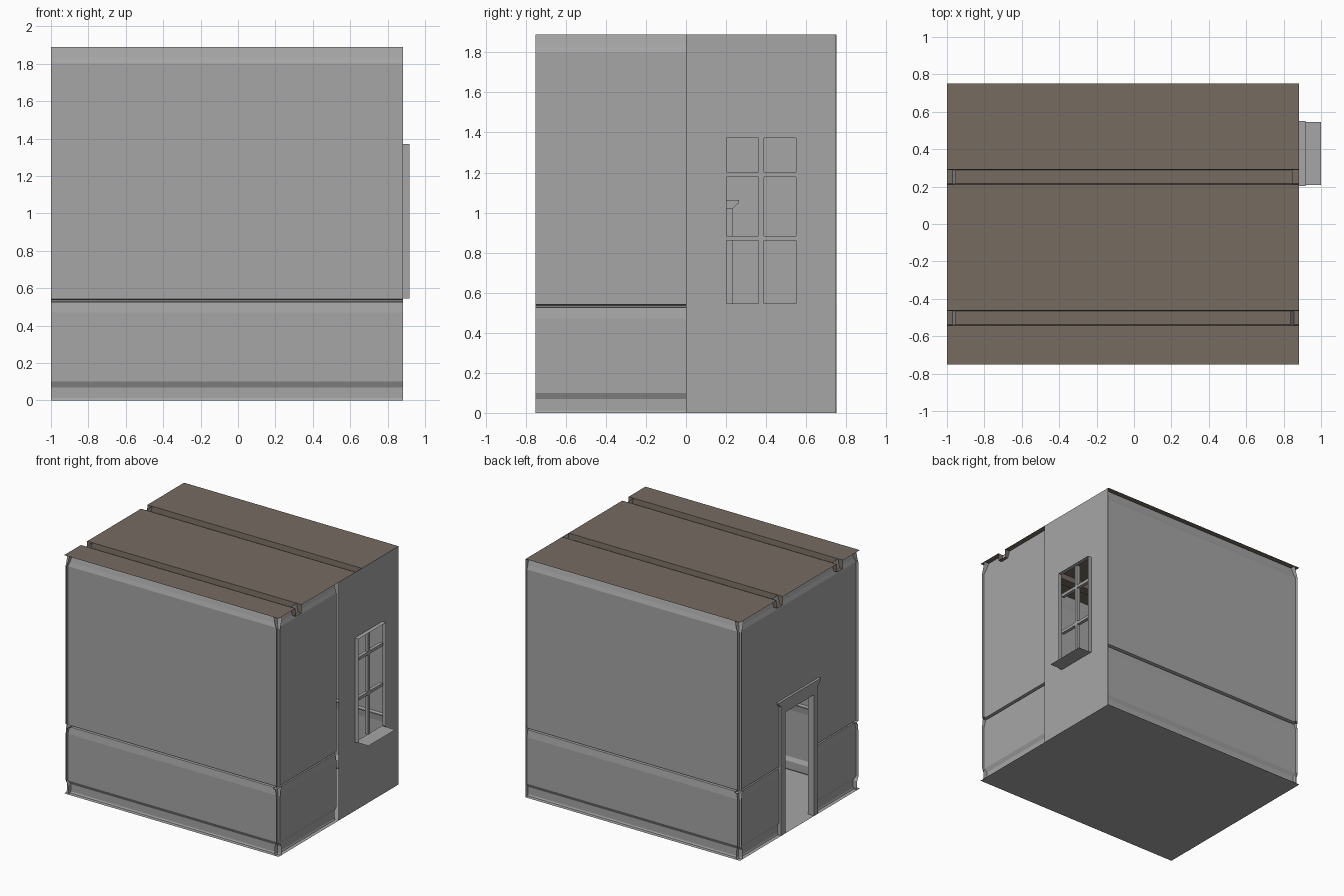
import bpy, bmesh

if "Cube" in bpy.data.objects:
    bpy.data.objects.remove(bpy.data.objects["Cube"])

X0, X1, Y0, Y1, H = -1.0, 0.883, -0.752, 0.752, 1.89


def material(name, rgb):
    m = bpy.data.materials.new(name)
    m.diffuse_color = (*rgb, 1)
    m.use_nodes = True
    m.node_tree.nodes["Principled BSDF"].inputs["Base Color"].default_value = m.diffuse_color
    return m


GREY = material("plaster grey", (0.38, 0.38, 0.38))
BROWN = material("ceiling brown", (0.18, 0.147, 0.12))


def mesh_object(name, verts, faces, mat):
    me = bpy.data.meshes.new(name)
    me.from_pydata(verts, [], faces)
    me.materials.append(mat)
    ob = bpy.data.objects.new(name, me)
    bpy.context.collection.objects.link(ob)
    return ob


def strip(name, profile, place, a, b, mat):
    """Sweep an open profile from a to b; place(p, t) gives the 3D point."""
    n = len(profile)
    verts = [place(p, t) for t in (a, b) for p in profile]
    faces = [(i, i + 1, n + i + 1, n + i) for i in range(n - 1)]
    return mesh_object(name, verts, faces, mat)


def box(name, lo, hi, mat=GREY):
    bm = bmesh.new()
    bmesh.ops.create_cube(bm, size=1)
    for v in bm.verts:
        v.co = [lo[k] if v.co[k] < 0 else hi[k] for k in range(3)]
    me = bpy.data.meshes.new(name)
    bm.to_mesh(me)
    bm.free()
    me.materials.append(mat)
    bpy.context.collection.objects.link(bpy.data.objects.new(name, me))


# Wall section: (inset into the room, height) with skirting, chair rail, cornice
WALL = [(0.03, 0), (0.035, 0.012), (0.035, 0.07), (0.02, 0.10), (0.02, 0.47),
        (0.028, 0.525), (0.045, 0.528), (0.045, 0.537), (0.02, 0.542),
        (0.02, 1.80), (0.03, 1.83), (0.045, H)]
DOOR_H = 1.0
OVER_DOOR = [(0.02, DOOR_H)] + WALL[9:]

front = lambda p, t: (t, Y0 + p[0], p[1])
back = lambda p, t: (t, Y1 - p[0], p[1])
left = lambda p, t: (X0 + p[0], t, p[1])
right = lambda p, t: (X1 - p[0], t, p[1])

strip("front_wall", WALL, front, X0, X1, GREY)
strip("back_wall", WALL, back, X0, X1, GREY)
strip("right_wall", WALL, right, Y0, 0.0, GREY)
strip("left_wall_front_part", WALL, left, Y0, -0.2, GREY)
strip("left_wall_back_part", WALL, left, 0.2, Y1, GREY)
strip("left_wall_over_door", OVER_DOOR, left, -0.2, 0.2, GREY)

# Floor
mesh_object("floor", [(X0, Y0, 0), (X1, Y0, 0), (X1, Y1, 0), (X0, Y1, 0)],
            [(0, 1, 2, 3)], GREY)

# Ceiling sheet with two hollow beams, deeper at their ends
ROWS = [("ceiling_beams", X0 + 0.035, X1 - 0.035, 0.042),
        ("left_beam_ends", X0, X0 + 0.035, 0.065),
        ("right_beam_ends", X1 - 0.035, X1, 0.065)]
for name, a, b, depth in ROWS:
    prof = [(Y0, H)]
    for c in (-0.502, 0.252):
        prof += [(c - 0.04, H), (c - 0.036, H - depth),
                 (c + 0.036, H - depth), (c + 0.04, H)]
    prof.append((Y1, H))
    strip(name, prof, lambda p, t: (t, p[0], p[1]), a, b, BROWN)

# Flat window panel with a rectangular opening
WY0, WY1, WZ0, WZ1 = 0.203, 0.55, 0.545, 1.372
ys, zs = [0, WY0, WY1, 0.748], [0, WZ0, WZ1, H]
verts = [(X1, y, z) for z in zs for y in ys]
faces = [(4 * r + c, 4 * r + c + 1, 4 * r + c + 5, 4 * r + c + 4)
         for r in range(3) for c in range(3) if (r, c) != (1, 1)]
mesh_object("window_panel", verts, faces, GREY)

# Window reveal, sill and glazing bars
reveal = [(WY0, WZ0), (WY0, WZ1), (WY1, WZ1), (WY1, WZ0)]
strip("window_reveal", reveal, lambda p, t: (t, p[0], p[1]), X1, 0.916, GREY)
strip("window_sill", [(WY0 + 0.005, WZ0), (WY1 - 0.005, WZ0)],
      lambda p, t: (t, p[0], p[1]), X1, 1.0, GREY)
box("upright_bar", (0.86, 0.362, WZ0), (0.887, 0.39, WZ1))
for i, z in enumerate((0.86, 1.178)):
    box(f"cross_bar_{i}", (0.86, WY0, z), (0.887, WY1, z + 0.024))

# Door frame: mirrored posts, lintel and flared crown
for s in (-1, 1):
    y = sorted((s * 0.18, s * 0.232))
    box("door_post", (-0.998, y[0], 0), (-0.945, y[1], 0.96))
box("door_lintel", (-0.998, -0.232, 0.96), (-0.945, 0.232, 1.02))
crown = [(0.232, 1.02), (0.265, 1.05), (0.265, 1.062)]
loop = crown + [(-y, z) for y, z in reversed(crown)]
ob = strip("door_crown", loop + loop[:1], lambda p, t: (t, p[0], p[1]), -0.999, -0.925, GREY)
bm = bmesh.new()
bm.from_mesh(ob.data)
bmesh.ops.remove_doubles(bm, verts=bm.verts, dist=1e-5)
bmesh.ops.holes_fill(bm, edges=bm.edges, sides=0)
bmesh.ops.recalc_face_normals(bm, faces=bm.faces)
bm.to_mesh(ob.data)
bm.free()
